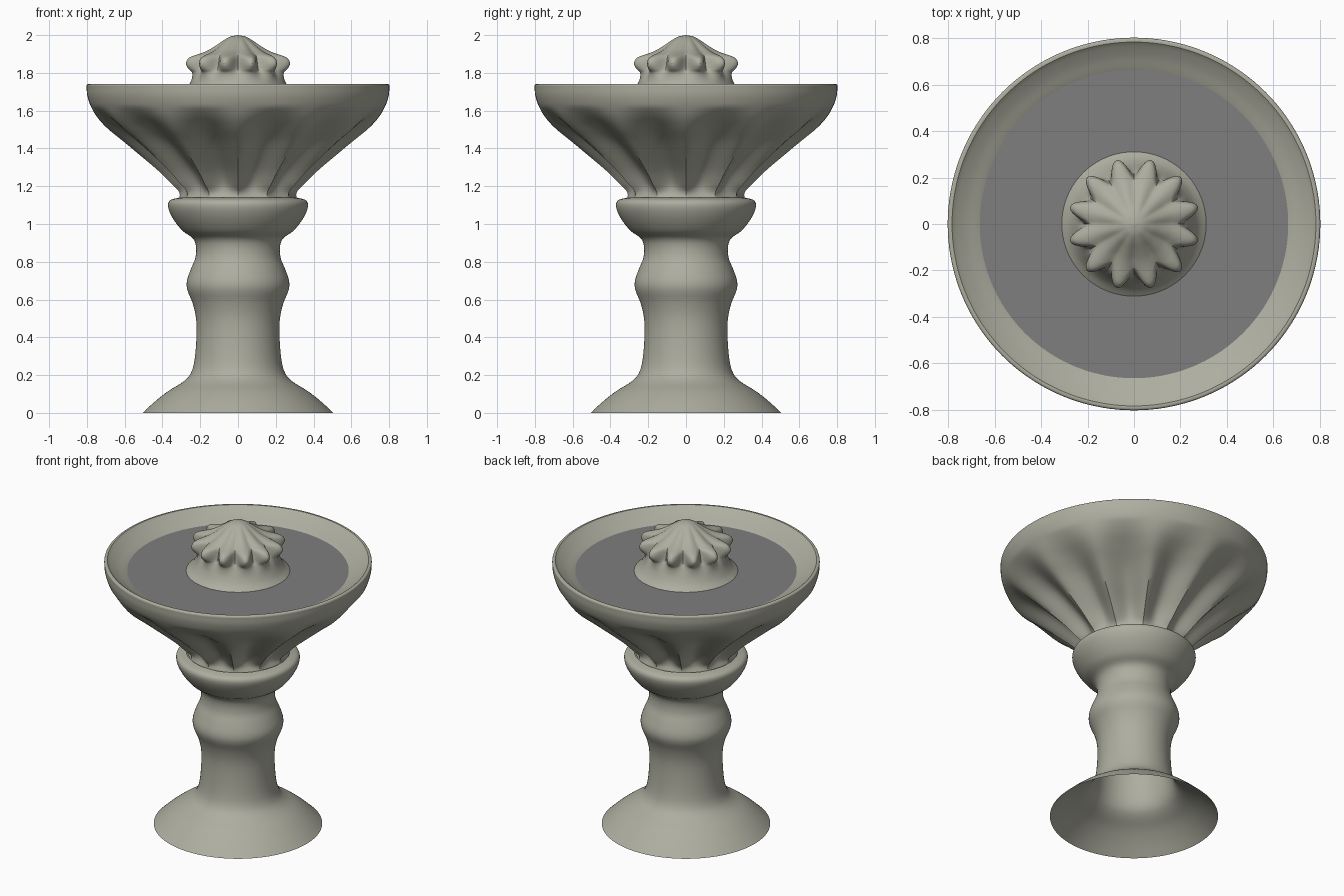
import bpy, bmesh, math
from mathutils import Vector

if "Cube" in bpy.data.objects:
    bpy.data.objects.remove(bpy.data.objects["Cube"], do_unlink=True)

LOBES = 12


def material(name, rgb):
    m = bpy.data.materials.new(name)
    m.use_nodes = True
    m.diffuse_color = (*rgb, 1)
    bsdf = m.node_tree.nodes["Principled BSDF"]
    bsdf.inputs["Base Color"].default_value = (*rgb, 1)
    bsdf.inputs["Roughness"].default_value = 0.8
    return m


def smooth_path(pts, steps):
    """Catmull-Rom curve through the profile points."""
    pts = [Vector(p) for p in pts]
    ext = [pts[0] * 2 - pts[1]] + pts + [pts[-1] * 2 - pts[-2]]
    out = []
    for a, b, c, d in zip(ext, ext[1:], ext[2:], ext[3:]):
        for i in range(steps):
            t = i / steps
            out.append(0.5 * (2 * b + (c - a) * t + (2 * a - 5 * b + 4 * c - d) * t ** 2
                              + (3 * b - a - 3 * c + d) * t ** 3))
    return out + [pts[-1]]


def lathe(name, rings, radius, mat, segments=144):
    """Revolve rings; radius(ring, angle) gives the distance from the axis."""
    bm = bmesh.new()
    loops = []
    for ring in rings:
        loop = []
        for k in range(segments):
            a = math.tau * k / segments
            r = max(radius(ring, a), 0.0)
            loop.append(bm.verts.new((r * math.cos(a), r * math.sin(a), ring.z)))
        loops.append(loop)
    for low, high in zip(loops, loops[1:]):
        for k in range(segments):
            n = (k + 1) % segments
            bm.faces.new((low[k], low[n], high[n], high[k]))
    bmesh.ops.remove_doubles(bm, verts=bm.verts, dist=0.00001)
    mesh = bpy.data.meshes.new(name)
    bm.to_mesh(mesh)
    bm.free()
    mesh.materials.append(mat)
    obj = bpy.data.objects.new(name, mesh)
    bpy.context.collection.objects.link(obj)
    bpy.ops.object.select_all(action="DESELECT")
    obj.select_set(True)
    bpy.context.view_layer.objects.active = obj
    bpy.ops.object.shade_smooth_by_angle(angle=math.radians(40))
    return obj


stone = material("warm grey stone", (0.42, 0.42, 0.35))
water_grey = material("water grey", (0.21, 0.21, 0.21))


def plain(ring, angle):
    return ring.x


# Profiles hold (radius, flute or lobe depth, height)
def flat(pairs):
    return [(r, 0, z) for r, z in pairs]


# Hollow flared foot, column and collar
pedestal = flat([(0.505, 0), (0.44, 0.06), (0.37, 0.115), (0.29, 0.165), (0.25, 0.21),
                 (0.23, 0.28), (0.22, 0.40), (0.222, 0.50), (0.24, 0.58), (0.268, 0.65),
                 (0.27, 0.70), (0.25, 0.76), (0.226, 0.82), (0.222, 0.88), (0.24, 0.925),
                 (0.295, 0.965), (0.345, 1.03), (0.37, 1.09), (0.36, 1.125), (0.31, 1.14)])
lathe("pedestal", smooth_path(pedestal, 4), plain, stone)


# Bowl underside, scalloped with ridges that soften towards the rim
def scallop(ring, angle):
    rise = min(max((ring.z - 1.15) / 0.42, 0), 1)
    wave = abs(math.sin(angle * LOBES / 2)) ** (0.9 + 1.1 * rise)
    return ring.x - max(ring.y, 0) * wave


underside = [(0.31, 0.01, 1.13), (0.312, 0.025, 1.17), (0.355, 0.06, 1.215), (0.42, 0.08, 1.28),
             (0.52, 0.09, 1.365), (0.61, 0.09, 1.44), (0.69, 0.07, 1.505), (0.745, 0.03, 1.565),
             (0.78, 0.0, 1.625), (0.798, 0, 1.68), (0.802, 0, 1.73)]
lathe("bowl_underside", smooth_path(underside, 5), scallop, stone)

# Rim lip and sloping inside of the bowl
lip = flat([(0.802, 1.73), (0.80, 1.738), (0.793, 1.742), (0.783, 1.742)])
inside = flat([(0.783, 1.742), (0.765, 1.728), (0.72, 1.70), (0.66, 1.67), (0.60, 1.63)])
lathe("bowl_rim", smooth_path(lip, 2), plain, stone)
lathe("bowl_inside", smooth_path(inside, 4), plain, stone)

# Water surface
lathe("water", [Vector((0.67, 0, 1.672)), Vector((0.2, 0, 1.672))], plain, water_grey)


# Finial: ribs fan out from the tip and end in round knobs
def ribs(ring, angle):
    wave = 0.5 - 0.5 * math.cos(angle * LOBES)
    return ring.x + ring.y * wave ** 0.8


finial = [(0.325, 0, 1.66), (0.285, 0, 1.695), (0.262, 0, 1.73), (0.245, 0.005, 1.765),
          (0.228, 0.022, 1.80), (0.215, 0.055, 1.82), (0.208, 0.075, 1.84), (0.203, 0.08, 1.86),
          (0.198, 0.07, 1.88), (0.19, 0.048, 1.893), (0.175, 0.03, 1.903), (0.145, 0.018, 1.92),
          (0.11, 0.01, 1.945), (0.075, 0.004, 1.972), (0.04, 0, 1.992), (0, 0, 2.0)]
lathe("finial", smooth_path(finial, 4), ribs, stone)
